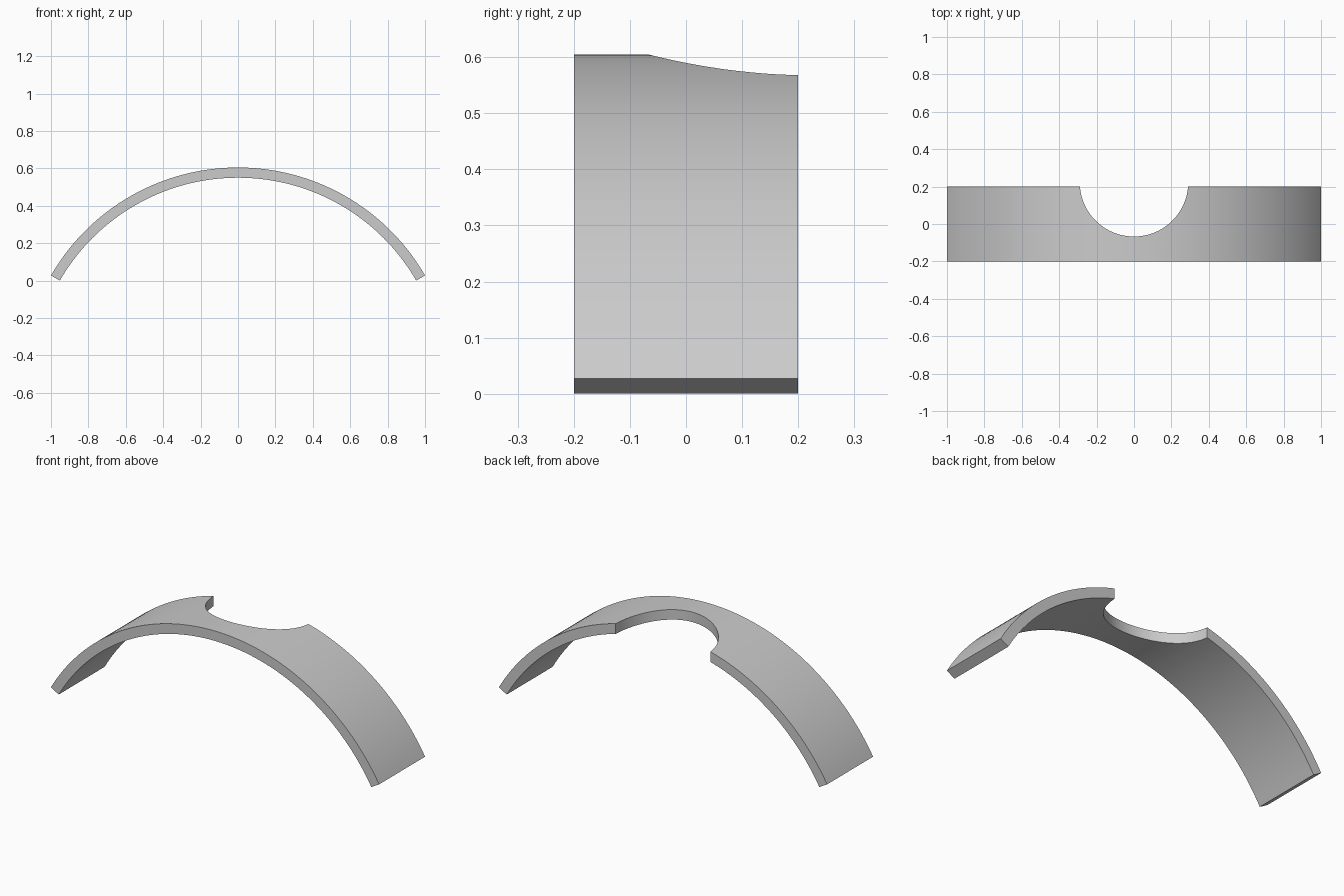
import bpy
import bmesh
from math import sin, cos, radians

if "Cube" in bpy.data.objects:
    bpy.data.objects.remove(bpy.data.objects["Cube"])

OUTER, INNER = 1.1547, 1.10      # arch radii
HALF_ANGLE = radians(60)
CENTRE_Z = -0.55                 # arch axis height
HALF_DEPTH = 0.2
SEGMENTS = 72

grey = bpy.data.materials.new("light grey")
grey.use_nodes = True
colour = (0.6, 0.6, 0.6, 1)
grey.diffuse_color = colour
grey.node_tree.nodes["Principled BSDF"].inputs["Base Color"].default_value = colour


def arc(radius):
    angles = [HALF_ANGLE * (2 * i / SEGMENTS - 1) for i in range(SEGMENTS + 1)]
    return [(radius * sin(a), -HALF_DEPTH, CENTRE_Z + radius * cos(a)) for a in angles]


# Curved band: arch profile extruded front to back
bm = bmesh.new()
profile = [bm.verts.new(p) for p in arc(OUTER) + arc(INNER)[::-1]]
face = bm.faces.new(profile)
extruded = bmesh.ops.extrude_face_region(bm, geom=[face])["geom"]
bmesh.ops.translate(bm, vec=(0, 2 * HALF_DEPTH, 0),
                    verts=[v for v in extruded if isinstance(v, bmesh.types.BMVert)])
bmesh.ops.recalc_face_normals(bm, faces=bm.faces)
mesh = bpy.data.meshes.new("arched_band")
bm.to_mesh(mesh)
bm.free()
mesh.materials.append(grey)
band = bpy.data.objects.new("arched_band", mesh)
bpy.context.collection.objects.link(band)

# Round notch in the back edge at the crown
bpy.ops.mesh.primitive_cylinder_add(vertices=96, radius=0.29, depth=1,
                                    location=(0, 0.223, 0.55))
cutter = bpy.context.object
cutter.name = "notch_cutter"
cutter.hide_render = True
cutter.data.materials.append(grey)

cut = band.modifiers.new("notch", 'BOOLEAN')
cut.operation = 'DIFFERENCE'
cut.solver = 'EXACT'
cut.object = cutter

bpy.ops.object.select_all(action='DESELECT')
band.select_set(True)
bpy.context.view_layer.objects.active = band
bpy.ops.object.modifier_apply(modifier=cut.name)
bpy.data.objects.remove(cutter)
bpy.ops.object.shade_smooth_by_angle(angle=radians(30))
